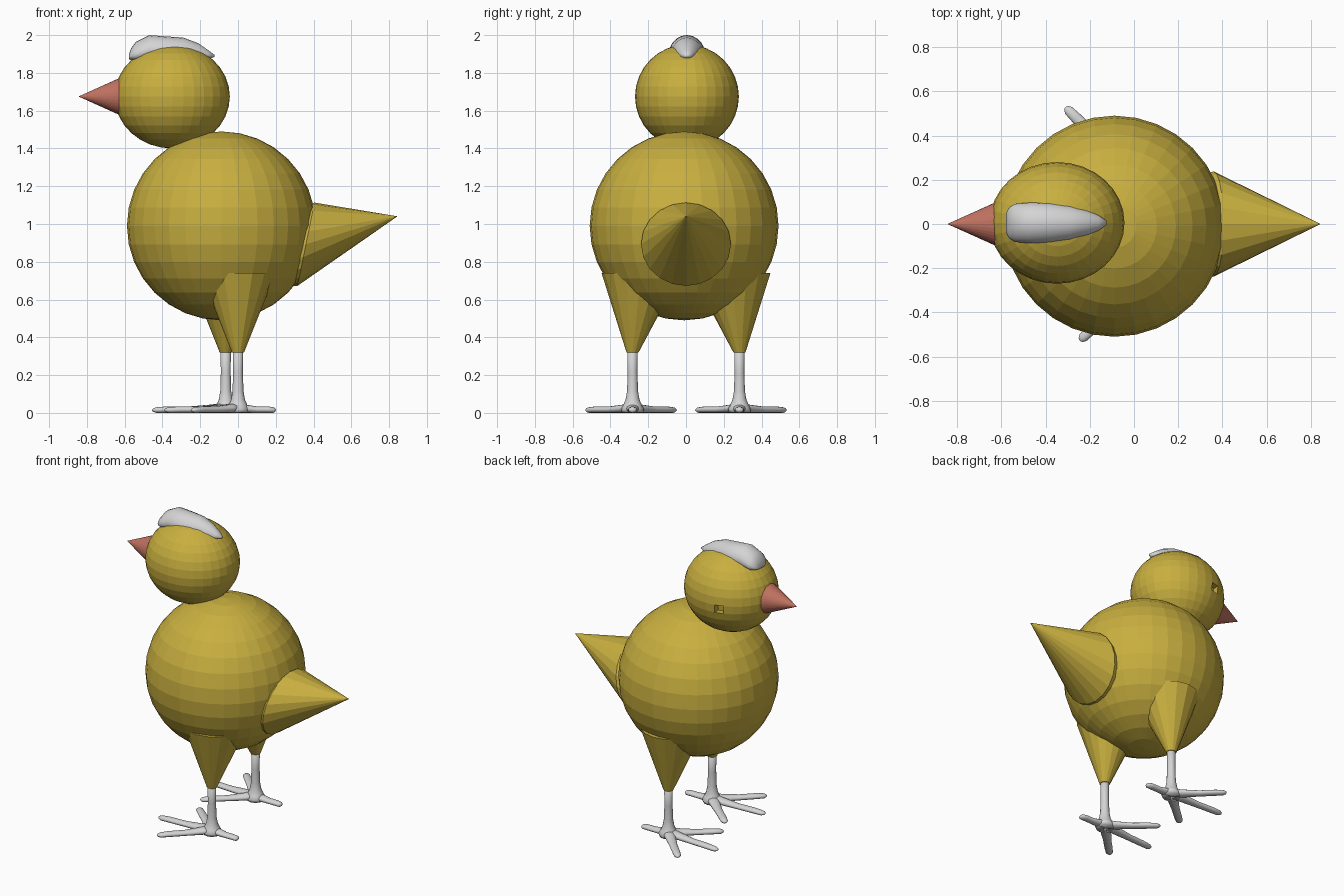
import bpy, bmesh, math
from mathutils import Vector

if "Cube" in bpy.data.objects:
    bpy.data.objects.remove(bpy.data.objects["Cube"])


def material(name, rgb):
    m = bpy.data.materials.new(name)
    m.diffuse_color = (*rgb, 1)
    m.use_nodes = True
    m.node_tree.nodes["Principled BSDF"].inputs["Base Color"].default_value = m.diffuse_color
    return m


YELLOW = material("mustard yellow", (0.58, 0.43, 0.05))
GREY = material("light grey", (0.66, 0.66, 0.66))
CORAL = material("dull coral", (0.54, 0.17, 0.12))


def finish(bm, name, mat, smooth=False):
    bmesh.ops.recalc_face_normals(bm, faces=bm.faces)
    me = bpy.data.meshes.new(name)
    bm.to_mesh(me)
    bm.free()
    me.materials.append(mat)
    for p in me.polygons:
        p.use_smooth = smooth
    ob = bpy.data.objects.new(name, me)
    bpy.context.collection.objects.link(ob)
    return ob


def ball(name, centre, radii):
    """Flat-faced ellipsoid with vertical poles."""
    bm = bmesh.new()
    bmesh.ops.create_uvsphere(bm, u_segments=32, v_segments=16, radius=1)
    for v in bm.verts:
        v.co = Vector(c + r * k for c, r, k in zip(centre, radii, v.co))
    return bm


def loft(bm, sections, side, up, n=16):
    """Skin ellipses (centre, radius along side, radius along up), capped."""
    side, up = Vector(side), Vector(up)
    rings = []
    for c, a, b in sections:
        rings.append([bm.verts.new(Vector(c) + side * a * math.cos(t) + up * b * math.sin(t))
                      for t in (2 * math.pi * i / n for i in range(n))])
    for r, s in zip(rings, rings[1:]):
        for i in range(n):
            j = (i + 1) % n
            bm.faces.new((r[i], r[j], s[j], s[i]))
    bm.faces.new(rings[0])
    bm.faces.new(rings[-1])
    return bm


X, Y, Z = (1, 0, 0), (0, 1, 0), (0, 0, 1)

# Body
finish(ball("body", (-0.088, -0.01, 0.99), (0.5, 0.5, 0.5)), "body", YELLOW)

# Head, with one small dent on its left cheek
bm = ball("head", (-0.348, 0.005, 1.675), (0.305, 0.275, 0.275))
spot = Vector((-0.46, 0.26, 1.67))
face = min(bm.faces, key=lambda f: (f.calc_center_median() - spot).length)
inner = bmesh.ops.extrude_discrete_faces(bm, faces=[face])["faces"][0]
for v in inner.verts:
    v.co.y -= 0.04
finish(bm, "head", YELLOW)

# Beak
finish(loft(bmesh.new(), [((-0.60, 0, 1.675), 0.11, 0.11), ((-0.842, 0, 1.675), 0.001, 0.001)],
            Y, Z, 32), "beak", CORAL)

# Tail: slanted cone
slant = Vector((0.045, 0, 0.22)).normalized()
finish(loft(bmesh.new(), [((0.25, 0, 0.87), 0.2, 0.2), ((0.36, 0, 0.893), 0.238, 0.225),
                          ((0.842, 0, 1.04), 0.001, 0.001)], Y, slant, 20), "tail", YELLOW)

# Crest: domed loft lying on the head
crest = [(-0.578, 1.885, 0.045, 0.012), (-0.565, 1.90, 0.07, 0.032),
         (-0.54, 1.913, 0.086, 0.052), (-0.47, 1.935, 0.092, 0.065),
         (-0.38, 1.935, 0.09, 0.058), (-0.29, 1.925, 0.078, 0.062),
         (-0.21, 1.905, 0.056, 0.052), (-0.16, 1.897, 0.034, 0.025),
         (-0.125, 1.89, 0.01, 0.006)]
bm = loft(bmesh.new(), [((x, 0.005, z), w, h) for x, z, w, h in crest], Y, Z, 20)
for v in bm.verts:  # drape the sides over the head
    v.co.z -= 1.9 * (v.co.y - 0.005) ** 2
finish(bm, "crest", GREY, True)


def toe(bm, root, tip):
    """Rounded, tapering toe that flattens on the ground."""
    a, b = Vector(root), Vector(tip)
    d = (b - a).normalized()
    side = Vector((-d.y, d.x, 0))
    steps = [(0, 0.042, 0.028), (0.2, 0.034, 0.022), (0.5, 0.026, 0.017), (0.8, 0.025, 0.017),
             (0.94, 0.022, 0.015), (0.985, 0.013, 0.009), (1, 0.004, 0.003)]
    loft(bm, [((*(a.lerp(b, t)).xy, 0.005 + max(h, 0.015)), w, h) for t, w, h in steps], side, Z, 12)


# Legs: yellow thigh cone, grey shank, four toes
for label, s, x in (("right", -1, 0.0), ("left", 1, -0.065)):
    y = 0.283 * s
    finish(loft(bmesh.new(), [((x, y, 0.32), 0.032, 0.032), ((x, 0.237 * s, 0.74), 0.2, 0.21)],
                X, Y, 16), label + "_thigh", YELLOW)
    bm = bmesh.new()
    shank = [(0.40, 0.028), (0.22, 0.026), (0.12, 0.029), (0.075, 0.037),
             (0.045, 0.05), (0.025, 0.062), (0.006, 0.055)]
    loft(bm, [((x, y, z), r, r) for z, r in shank], X, Y)
    for dx, dy in ((-0.245, 0.245), (-0.39, 0.02), (-0.26, -0.228), (0.2, 0)):
        toe(bm, (x, y, 0), (x + dx, y + dy * s, 0))
    for v in bm.verts:
        v.co.z = max(v.co.z, 0.0)
    bm.verts.ensure_lookup_table()
    low = min(v.co.z for v in bm.verts)
    for v in bm.verts:
        v.co.z -= low
    finish(bm, label + "_foot", GREY, True)
